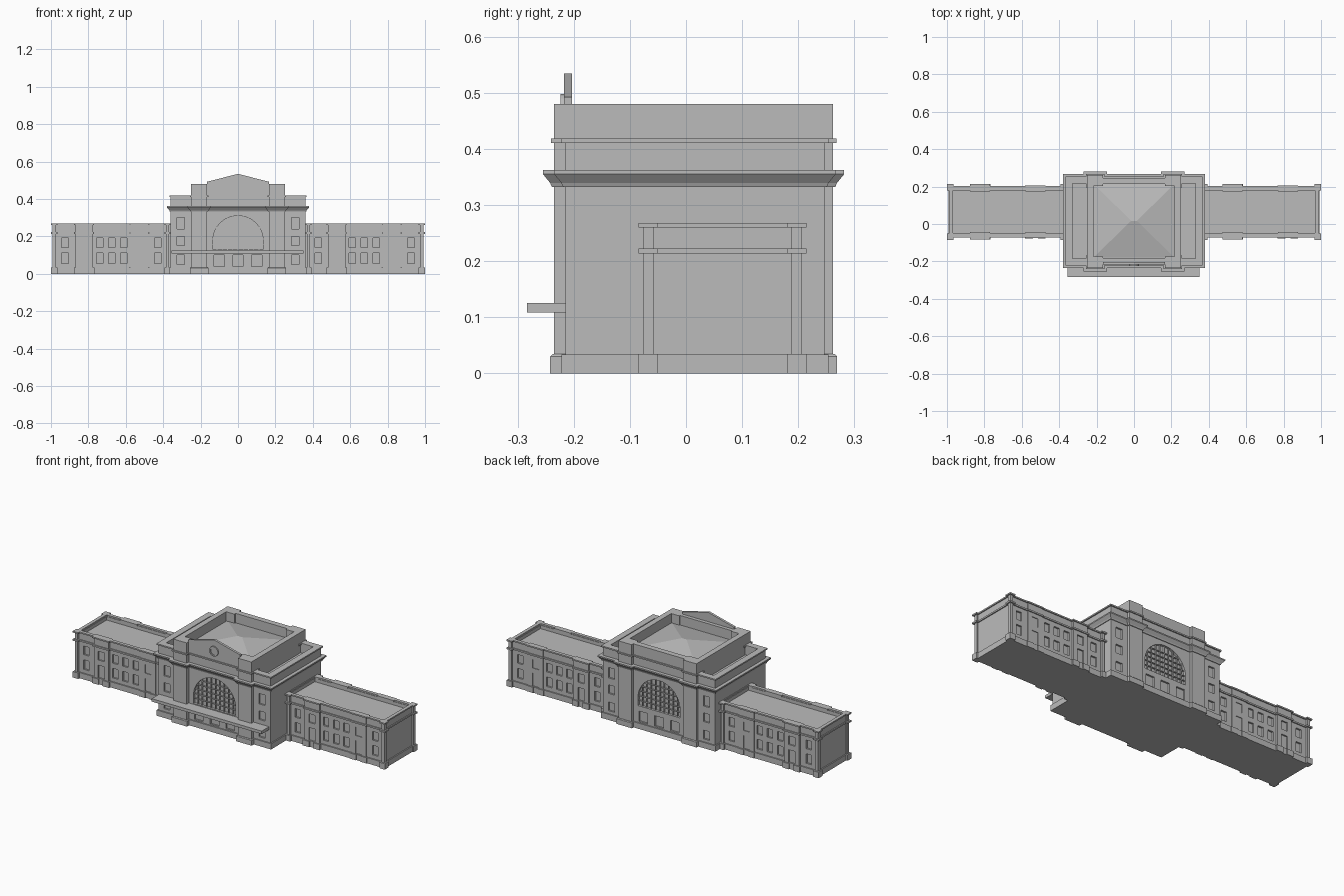
import bpy, bmesh, math

if "Cube" in bpy.data.objects:
    bpy.data.objects.remove(bpy.data.objects["Cube"], do_unlink=True)

stone = bpy.data.materials.new("stone_grey")
stone.use_nodes = True
GREY = (0.5, 0.5, 0.5, 1)
stone.diffuse_color = GREY
stone.node_tree.nodes["Principled BSDF"].inputs["Base Color"].default_value = GREY


def finish(name, bm):
    bmesh.ops.recalc_face_normals(bm, faces=bm.faces)
    mesh = bpy.data.meshes.new(name)
    bm.to_mesh(mesh)
    bm.free()
    mesh.materials.append(stone)
    obj = bpy.data.objects.new(name, mesh)
    bpy.context.scene.collection.objects.link(obj)
    return obj


def loft(bm, rect, levels):
    """Stack of rectangles; each level is (height, outward offset)."""
    x0, x1, y0, y1 = rect
    rings = []
    for z, o in levels:
        corners = [(x0 - o, y0 - o), (x1 + o, y0 - o), (x1 + o, y1 + o), (x0 - o, y1 + o)]
        rings.append([bm.verts.new((x, y, z)) for x, y in corners])
    bm.faces.new(rings[0])
    bm.faces.new(rings[-1])
    for a, b in zip(rings, rings[1:]):
        for i in range(4):
            j = (i + 1) % 4
            bm.faces.new((a[i], a[j], b[j], b[i]))


def blocks(name, rects, levels):
    bm = bmesh.new()
    for rect in rects:
        loft(bm, rect, levels)
    return finish(name, bm)


def block(name, rect, z0, z1, grow=0):
    return blocks(name, [rect], [(z0, grow), (z1, grow)])


def frame(name, rect, z0, z1, t, grow=0):
    """Hollow rectangular wall of thickness t."""
    x0, x1, y0, y1 = rect[0] - grow, rect[1] + grow, rect[2] - grow, rect[3] + grow
    t += grow
    sides = [(x0, x1, y0, y0 + t), (x0, x1, y1 - t, y1),
             (x0, x0 + t, y0 + t, y1 - t), (x1 - t, x1, y0 + t, y1 - t)]
    return blocks(name, sides, [(z0, 0), (z1, 0)])


def prism(bm, outline, y0, y1):
    """Outline in x and z, pushed along y."""
    a = [bm.verts.new((x, y0, z)) for x, z in outline]
    b = [bm.verts.new((x, y1, z)) for x, z in outline]
    bm.faces.new(a)
    bm.faces.new(b)
    for i in range(len(a)):
        j = (i + 1) % len(a)
        bm.faces.new((a[i], a[j], b[j], b[i]))


def carve(target, bm):
    """Cut recesses into a wall and drop the cutter."""
    cutter = finish("recess_cutter", bm)
    cutter.hide_render = True
    mod = target.modifiers.new("recesses", "BOOLEAN")
    mod.operation = "DIFFERENCE"
    mod.solver = "EXACT"
    mod.object = cutter
    bpy.context.view_layer.objects.active = target
    bpy.ops.object.modifier_apply(modifier=mod.name)
    bpy.data.objects.remove(cutter, do_unlink=True)


def openings(bm, face, xs, z0, z1, width, depth=0.01):
    for x in xs:
        loft(bm, (x - width / 2, x + width / 2, face - depth, face + depth), [(z0, 0), (z1, 0)])


# Central hall
HALL = (-0.36, 0.36, -0.215, 0.247)
CORNICE = [(0.332, 0.004), (0.339, 0.007), (0.355, 0.02), (0.362, 0.02)]
piers = [(x, x + 0.085, y, y + 0.06) for x in (-0.25, 0.165) for y in (-0.235, 0.202)]
hall = block("hall_walls", HALL, 0, 0.362)
ARCH_R, SPRING, SILL = 0.135, 0.175, 0.13
arch = [(ARCH_R, SILL)]
arch += [(ARCH_R * math.cos(math.pi * i / 24), SPRING + ARCH_R * math.sin(math.pi * i / 24)) for i in range(25)]
arch += [(-ARCH_R, SILL)]
cut = bmesh.new()
for face in HALL[2:]:
    prism(cut, arch, face - 0.014, face + 0.014)
    openings(cut, face, (-0.1, 0, 0.1), 0.04, 0.1, 0.055)
    openings(cut, face, (-0.305, 0.305), 0.05, 0.1, 0.04)
    openings(cut, face, (-0.305, 0.305), 0.15, 0.2, 0.04)
    openings(cut, face, (-0.305, 0.305), 0.24, 0.3, 0.04)
carve(hall, cut)

# Glazing bars of the great arched windows
for label, face, inward in (("front", HALL[2], 1), ("back", HALL[3], -1)):
    bm = bmesh.new()
    ys = sorted((face + inward * 0.006, face + inward * 0.016))
    for i in range(-4, 5):
        x = i * 0.028
        top = SPRING + math.sqrt(ARCH_R ** 2 - x * x)
        loft(bm, (x - 0.002, x + 0.002, *ys), [(SILL, 0), (top, 0)])
    for i in range(1, 6):
        z = SILL + i * 0.028
        half = math.sqrt(ARCH_R ** 2 - max(0, z - SPRING) ** 2)
        loft(bm, (-half, half, *ys), [(z - 0.002, 0), (z + 0.002, 0)])
    finish(label + "_arch_glazing_bars", bm)

block("hall_plinth", HALL, 0, 0.033, 0.007)
blocks("hall_cornice", [HALL], CORNICE)
frame("hall_parapet", HALL, 0.362, 0.41, 0.03)
frame("hall_parapet_cap", HALL, 0.41, 0.418, 0.03, 0.007)
blocks("piers", piers, [(0, 0), (0.48, 0)])
blocks("pier_plinths", piers, [(0, 0.007), (0.03, 0.007), (0.034, 0.003)])
blocks("pier_cornices", piers, CORNICE)
blocks("pier_caps", piers, [(0.41, 0.006), (0.418, 0.006)])

# Attic with a sunken hipped skylight
ATTIC = (-0.25, 0.25, -0.215, 0.247)
frame("attic_walls", ATTIC, 0.362, 0.48, 0.033)
block("attic_roof", ATTIC, 0.362, 0.425, -0.03)
bm = bmesh.new()
base = [bm.verts.new((x, y, 0.425)) for x, y in ((-0.217, -0.18), (0.217, -0.18), (0.217, 0.214), (-0.217, 0.214))]
ridge = [bm.verts.new((x, 0.017, 0.465)) for x in (-0.015, 0.015)]
bm.faces.new((base[0], base[1], ridge[1], ridge[0]))
bm.faces.new((base[1], base[2], ridge[1]))
bm.faces.new((base[2], base[3], ridge[0], ridge[1]))
bm.faces.new((base[3], base[0], ridge[0]))
bm.faces.new(base)
finish("skylight", bm)

# Pediment and round clock
bm = bmesh.new()
prism(bm, [(-0.165, 0.418), (0.165, 0.418), (0.165, 0.492), (0, 0.534), (-0.165, 0.492)], -0.217, -0.203)
finish("pediment", bm)


def disc(name, radius, y):
    d = bmesh.new()
    turn = [math.tau * i / 24 for i in range(24)]
    prism(d, [(radius * math.cos(a), 0.47 + radius * math.sin(a)) for a in turn], y, -0.21)
    return finish(name, d)


rim = disc("clock_rim", 0.028, -0.224)
cut = bmesh.new()
prism(cut, [(0.021 * math.cos(math.tau * i / 24), 0.47 + 0.021 * math.sin(math.tau * i / 24)) for i in range(24)], -0.25, -0.219)
carve(rim, cut)

# Entrance canopy
block("entrance_canopy", (-0.355, 0.35, -0.283, -0.21), 0.108, 0.125)

# Side wings
YF, YB = -0.066, 0.196
for side, label in ((1, "left"), (-1, "right")):
    def span(a, b):
        return tuple(sorted((side * a, side * b)))

    body = (*span(0.35, 0.984), YF, YB)
    wall = block(label + "_wing_walls", body, 0, 0.24)
    cut = bmesh.new()
    cols = [side * x for x in (0.43, 0.61, 0.675, 0.74, 0.925)]
    for face in (YF, YB):
        openings(cut, face, cols, 0.055, 0.11, 0.035)
        openings(cut, face, cols, 0.14, 0.19, 0.035)
    carve(wall, cut)
    block(label + "_wing_plinth", body, 0, 0.033, 0.007)
    block(label + "_wing_band", body, 0.213, 0.222, 0.006)
    frame(label + "_wing_parapet", body, 0.24, 0.26, 0.017)
    frame(label + "_wing_parapet_cap", body, 0.26, 0.268, 0.014, 0.006)

    # Corner posts at the far end and beside the hall
    posts = [(*span(a, b), y, y + 0.019) for a, b in ((0.973, 0.992), (0.368, 0.385)) for y in (-0.077, 0.188)]
    blocks(label + "_wing_posts", posts, [(0, 0), (0.268, 0)])
    for part, z0, z1 in (("plinths", 0, 0.034), ("bands", 0.213, 0.222), ("caps", 0.26, 0.268)):
        blocks(label + "_wing_post_" + part, posts, [(z0, 0.008), (z1, 0.008)])

    # Projecting bays: one deep with a door, one shallow
    for a, b in ((0.48, 0.575), (0.775, 0.87)):
        deep = (side > 0) == (a < 0.6)
        out = 0.011 if deep else 0.004
        for end, y0, y1, face in (("front", YF - out, YF + 0.016, YF - out), ("back", YB - 0.016, YB + out, YB + out)):
            name = f"{label}_wing_{end}_{'deep' if deep else 'shallow'}_bay"
            rect = (*span(a, b), y0, y1)
            bay = block(name, rect, 0, 0.26)
            cut = bmesh.new()
            mid = side * (a + b) / 2
            openings(cut, face, [mid], 0.036, 0.11, 0.04, 0.008)
            openings(cut, face, [mid], 0.14, 0.19, 0.04, 0.008)
            carve(bay, cut)
            for part, z0, z1 in (("band", 0.213, 0.222), ("cap", 0.26, 0.268)):
                block(name + "_" + part, rect, z0, z1, 0.006)
            # Plinth stops either side of the door
            jambs = [(*span(a, a + 0.027), y0, y1), (*span(b - 0.027, b), y0, y1)]
            blocks(name + "_plinth", jambs, [(0, 0.007), (0.033, 0.007)])
